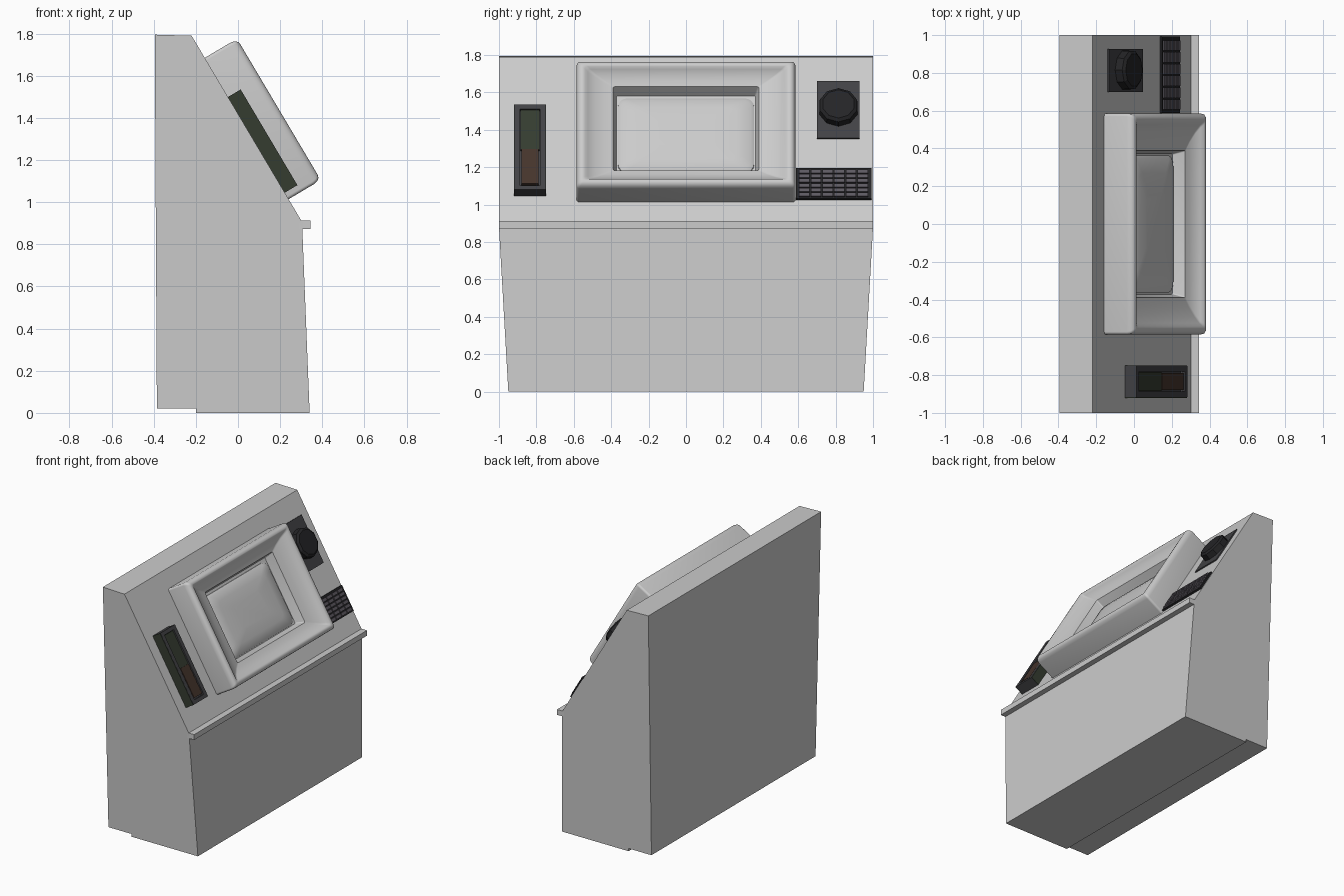
import bpy, bmesh, math
from mathutils import Matrix, Vector

if "Cube" in bpy.data.objects:
    bpy.data.objects.remove(bpy.data.objects["Cube"])

# Sloped panel frame: local x = width, local y = up the slope, local z = outward
UP = Vector((-0.525, 0, 0.885)).normalized()
OUT = Vector((UP.z, 0, -UP.x))
PANEL = Matrix(((0, UP.x, OUT.x, 0.305),
                (1, 0, 0, 0),
                (0, UP.z, OUT.z, 0.905),
                (0, 0, 0, 1)))


def material(name, rgb):
    m = bpy.data.materials.new(name)
    m.diffuse_color = (*rgb, 1)
    m.use_nodes = True
    m.node_tree.nodes["Principled BSDF"].inputs["Base Color"].default_value = m.diffuse_color
    return m


DARK = material("dark_grey", (0.055, 0.055, 0.06))
BLACK = material("black", (0.018, 0.018, 0.02))
GREEN = material("dark_green", (0.035, 0.045, 0.03))
BROWN = material("dark_brown", (0.06, 0.035, 0.025))
KEY = material("key_grey", (0.11, 0.1, 0.12))


def finish(name, bm, mat=None, smooth=None):
    bmesh.ops.recalc_face_normals(bm, faces=bm.faces)
    me = bpy.data.meshes.new(name)
    bm.to_mesh(me)
    bm.free()
    ob = bpy.data.objects.new(name, me)
    bpy.context.collection.objects.link(ob)
    if mat:
        me.materials.append(mat)
    if smooth:
        bpy.ops.object.select_all(action='DESELECT')
        ob.select_set(True)
        bpy.context.view_layer.objects.active = ob
        bpy.ops.object.shade_smooth_by_angle(angle=math.radians(smooth))
    return ob


def add_box(bm, lo, hi, xf=Matrix()):
    lo, hi = Vector(lo), Vector(hi)
    size = Matrix.Diagonal((*(hi - lo), 1))
    bmesh.ops.create_cube(bm, size=1, matrix=xf @ Matrix.Translation((lo + hi) / 2) @ size)


def box(name, lo, hi, xf=Matrix(), mat=None):
    bm = bmesh.new()
    add_box(bm, lo, hi, xf)
    return finish(name, bm, mat)


def loft(name, cx, cy, rings, mat=None, smooth=None, seg=4):
    """Loft rounded rectangles (half width, half height, depth, corner radius) on the panel."""
    bm = bmesh.new()
    loops = []
    for hw, hh, w, r in rings:
        loop = []
        for q, (sx, sy) in enumerate(((1, 1), (-1, 1), (-1, -1), (1, -1))):
            for i in range(seg + 1):
                a = (q + i / seg) * math.pi / 2
                p = (cx + sx * (hw - r) + r * math.cos(a), cy + sy * (hh - r) + r * math.sin(a), w)
                loop.append(bm.verts.new(PANEL @ Vector(p)))
        loops.append(loop)
    n = len(loops[0])
    for a, b in zip(loops, loops[1:]):
        for i in range(n):
            bm.faces.new((a[i], a[(i + 1) % n], b[(i + 1) % n], b[i]))
    bm.faces.new(loops[0])
    bm.faces.new(loops[-1])
    return finish(name, bm, mat, smooth)


# Cabinet: side profile extruded across the width, narrower at the base
profile = [(-0.385, 0.02), (-0.2, 0.02), (-0.2, 0), (0.34, 0),
           (0.305, 0.88), (0.305, 0.905), (-0.22, 1.79), (-0.395, 1.795)]
bm = bmesh.new()
sides = [[bm.verts.new((x, s * (0.95 if z < 0.5 else 1.0), z)) for x, z in profile] for s in (-1, 1)]
for side in sides:
    bm.faces.new(side)
for i in range(len(profile)):
    j = (i + 1) % len(profile)
    bm.faces.new((sides[0][i], sides[0][j], sides[1][j], sides[1][i]))
finish("cabinet", bm)

# Ledge under the sloped panel
box("front_ledge", (0.29, -1, 0.873), (0.345, 1, 0.912))

# Monitor surround: rounded rim, funnel and inner wall
loft("monitor_bezel", 0, 0.517, [
    (0.585, 0.39, -0.005, 0.015), (0.585, 0.39, 0.14, 0.015), (0.581, 0.386, 0.16, 0.015),
    (0.57, 0.375, 0.174, 0.015), (0.555, 0.36, 0.178, 0.015), (0.54, 0.35, 0.174, 0.015),
    (0.525, 0.34, 0.16, 0.015), (0.49, 0.32, 0.14, 0.012), (0.44, 0.29, 0.122, 0.01),
    (0.39, 0.26, 0.112, 0.008), (0.372, 0.242, 0.045, 0.008)], smooth=35)

# Bulging screen
loft("screen", 0, 0.51, [
    (0.365, 0.232, 0.035, 0.05), (0.363, 0.23, 0.052, 0.05), (0.345, 0.213, 0.064, 0.045),
    (0.27, 0.16, 0.073, 0.04), (0.15, 0.09, 0.078, 0.03)], smooth=40)

# Rocker switch: recessed housing with a two-tone rocker
sx, sy = -0.834, 0.427
loft("switch_housing", sx, sy, [
    (0.083, 0.264, -0.005, 0.001), (0.083, 0.264, 0.07, 0.001),
    (0.053, 0.238, 0.07, 0.001), (0.053, 0.238, 0.045, 0.001)], DARK, seg=1)
for s in (-1, 1):
    box("switch_side_panel", (sx + s * 0.084 - 0.002, sy - 0.264, 0), (sx + s * 0.084 + 0.002, sy + 0.264, 0.069),
        PANEL, GREEN)
box("rocker_upper", (sx - 0.05, 0.417, 0.03), (sx + 0.05, 0.662, 0.062), PANEL, GREEN)
box("rocker_lower", (sx - 0.045, 0.2, 0.03), (sx + 0.045, 0.417, 0.068), PANEL, BROWN)

# Rotary knob on its plate
box("knob_plate", (0.7, 0.52, -0.005), (0.927, 0.873, 0.008), PANEL, DARK)
bm = bmesh.new()
for r0, r1, w0, w1 in ((0.108, 0.105, 0.0, 0.05), (0.105, 0.088, 0.05, 0.062)):
    bmesh.ops.create_cone(bm, cap_ends=True, segments=10, radius1=r0, radius2=r1, depth=w1 - w0,
                          matrix=PANEL @ Matrix.Translation((0.815, 0.7, (w0 + w1) / 2)))
finish("knob", bm, BLACK)

# Keypad: base plate and a grid of keys
box("keypad_base", (0.588, 0.14, -0.005), (0.993, 0.33, 0.012), PANEL, BLACK)
bm = bmesh.new()
cols, rows = 6, 6
for c in range(cols):
    for r in range(rows):
        x, y = 0.605 + c * 0.0625, 0.15 + r * 0.029
        add_box(bm, (x, y, 0.01), (x + 0.055, y + 0.022, 0.022), PANEL)
finish("keypad_keys", bm, KEY)
